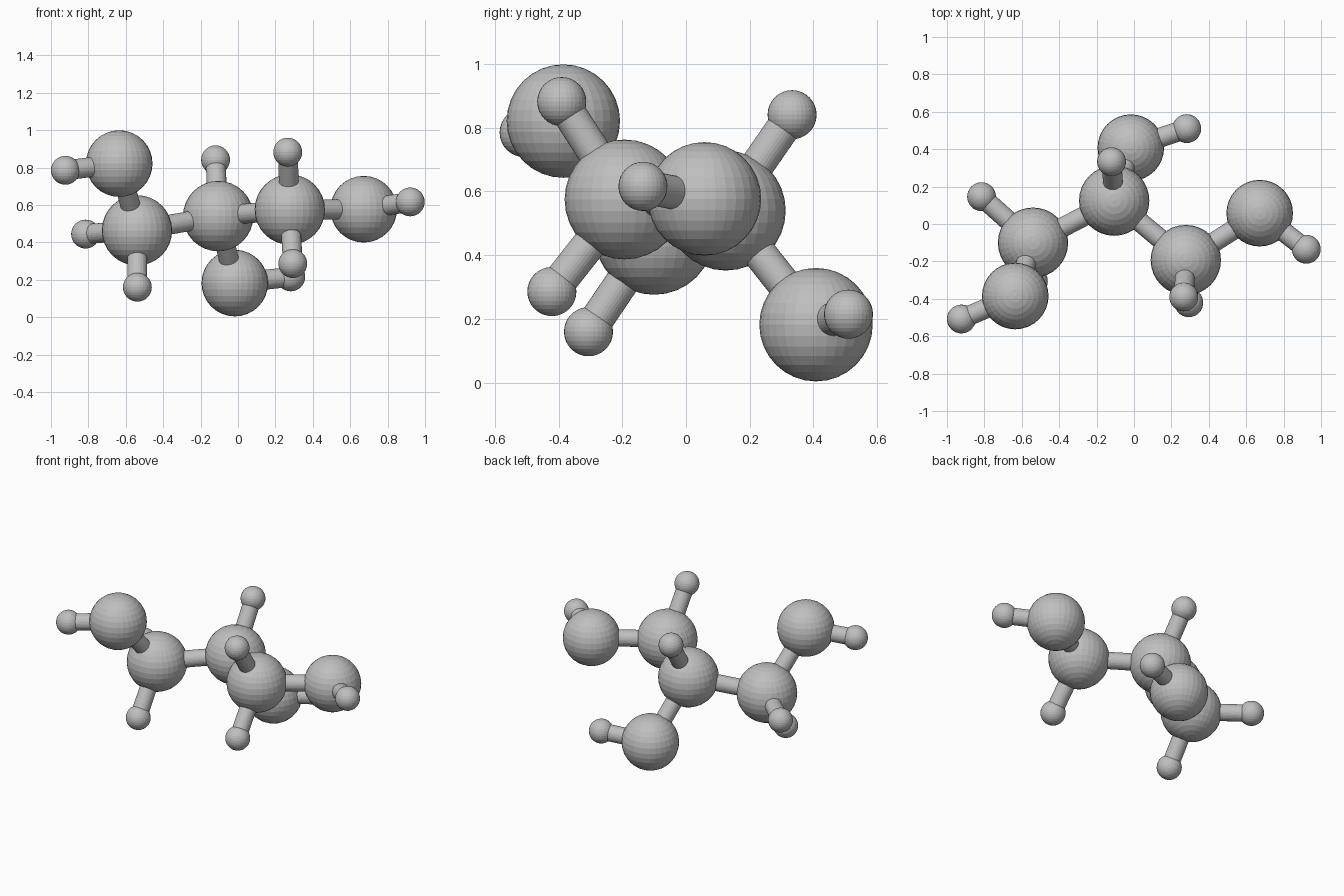
import bpy
from mathutils import Vector

cube = bpy.data.objects.get("Cube")
if cube:
    bpy.data.objects.remove(cube, do_unlink=True)

# One plain grey for the whole model
grey = bpy.data.materials.new("plain_grey")
grey.use_nodes = True
colour = (0.52, 0.52, 0.52, 1)
grey.diffuse_color = colour
grey.node_tree.nodes["Principled BSDF"].inputs["Base Color"].default_value = colour

CARBON, OXYGEN, HYDROGEN, BOND = 0.188, 0.178, 0.077, 0.053

# Ball name: (radius, centre)
balls = {
    "carbon_right": (CARBON, (-0.54, -0.10, 0.464)),
    "carbon_middle": (CARBON, (-0.106, 0.125, 0.54)),
    "carbon_left": (CARBON, (0.277, -0.193, 0.575)),
    "oxygen_right": (OXYGEN, (-0.635, -0.385, 0.821)),
    "oxygen_middle": (OXYGEN, (-0.017, 0.408, 0.182)),
    "oxygen_left": (OXYGEN, (0.672, 0.058, 0.577)),
    "hydrogen_oxygen_right": (HYDROGEN, (-0.923, -0.508, 0.785)),
    "hydrogen_oxygen_middle": (HYDROGEN, (0.282, 0.51, 0.215)),
    "hydrogen_oxygen_left": (HYDROGEN, (0.921, -0.135, 0.616)),
    "hydrogen_right_side": (HYDROGEN, (-0.815, 0.146, 0.444)),
    "hydrogen_right_lower": (HYDROGEN, (-0.538, -0.306, 0.16)),
    "hydrogen_middle_upper": (HYDROGEN, (-0.12, 0.333, 0.841)),
    "hydrogen_left_upper": (HYDROGEN, (0.266, -0.39, 0.882)),
    "hydrogen_left_lower": (HYDROGEN, (0.293, -0.421, 0.286)),
}

# Each ball and the neighbours it is joined to
links = {
    "carbon_right": ["carbon_middle", "oxygen_right",
                     "hydrogen_right_side", "hydrogen_right_lower"],
    "carbon_middle": ["carbon_left", "oxygen_middle", "hydrogen_middle_upper"],
    "carbon_left": ["oxygen_left", "hydrogen_left_upper", "hydrogen_left_lower"],
    "oxygen_right": ["hydrogen_oxygen_right"],
    "oxygen_middle": ["hydrogen_oxygen_middle"],
    "oxygen_left": ["hydrogen_oxygen_left"],
}


def finish(name):
    obj = bpy.context.object
    obj.name = name
    obj.data.materials.append(grey)
    return obj


# Faceted balls
for name, (radius, centre) in balls.items():
    bpy.ops.mesh.primitive_uv_sphere_add(
        segments=32, ring_count=16, radius=radius, location=centre)
    finish(name)

# Rods running between ball centres
for start, ends in links.items():
    for end in ends:
        a, b = Vector(balls[start][1]), Vector(balls[end][1])
        bpy.ops.mesh.primitive_cylinder_add(
            vertices=32, radius=BOND, depth=(b - a).length, location=(a + b) / 2)
        rod = finish("rod_" + start + "_to_" + end)
        rod.rotation_euler = (b - a).to_track_quat('Z', 'Y').to_euler()
